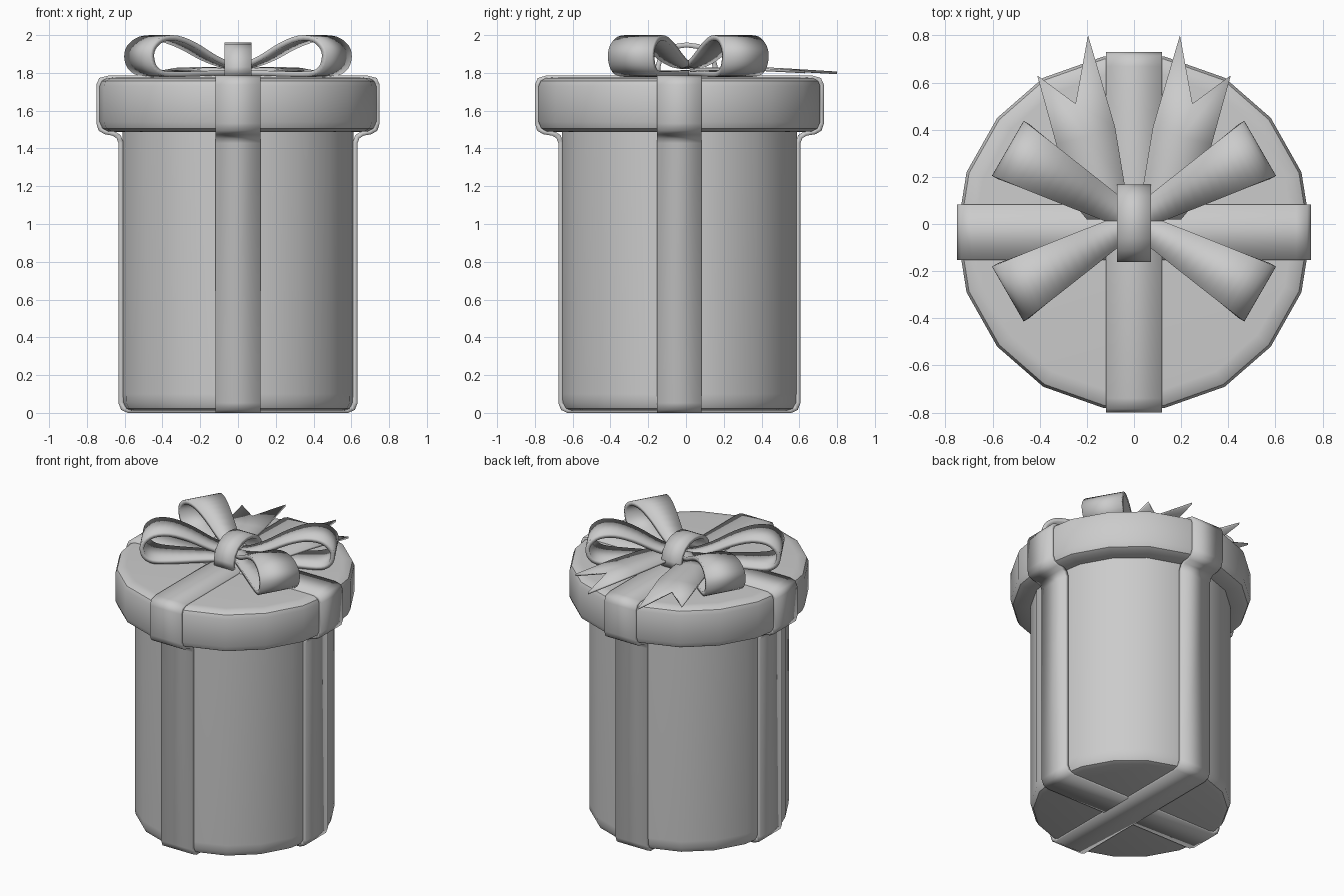
import bpy, bmesh, math
from mathutils import Vector

if "Cube" in bpy.data.objects:
    bpy.data.objects.remove(bpy.data.objects["Cube"])

CY = -0.035          # box axis in y
RIB = 0.118          # half width of wrapping ribbon


def make(name, verts, faces, thick=0, angle=35):
    me = bpy.data.meshes.new(name)
    me.from_pydata(verts, [], faces)
    bm = bmesh.new()
    bm.from_mesh(me)
    bmesh.ops.recalc_face_normals(bm, faces=bm.faces)
    bm.to_mesh(me)
    bm.free()
    ob = bpy.data.objects.new(name, me)
    bpy.context.collection.objects.link(ob)
    if thick:
        m = ob.modifiers.new("thickness", 'SOLIDIFY')
        m.thickness, m.offset, m.use_even_offset = thick, 0, True
    bpy.ops.object.select_all(action='DESELECT')
    bpy.context.view_layer.objects.active = ob
    ob.select_set(True)
    bpy.ops.object.shade_smooth_by_angle(angle=math.radians(angle))
    return ob


def smooth_path(pts, n=3):
    # Catmull-Rom through the points
    p = [Vector(q) for q in pts]
    p = [2 * p[0] - p[1]] + p + [2 * p[-1] - p[-2]]
    out = []
    for i in range(1, len(p) - 2):
        a, b, c, d = p[i - 1:i + 3]
        for k in range(n):
            t = k / n
            out.append(0.5 * (2 * b + (c - a) * t + (2 * a - 5 * b + 4 * c - d) * t * t
                              + (3 * b - a - 3 * c + d) * t ** 3))
    return out + [p[-2]]


def strip(name, path, half, ang, cy, thick, closed=False):
    # sweep a (distance, z) path sideways into a band heading in direction ang
    c, s = math.cos(ang), math.sin(ang)
    verts = []
    for u, z in path:
        for w in (-half(u), half(u)):
            verts.append((u * c - w * s, cy + u * s + w * c, z))
    n = len(path)
    faces = [(2 * i, 2 * i + 1, (2 * i + 3) % (2 * n), (2 * i + 2) % (2 * n))
             for i in range(n if closed else n - 1)]
    return make(name, verts, faces, thick)


# faceted outline with flats under the ribbons
quad = [(.732, .118), (.71, .255), (.58, .485), (.385, .655), (.13, .745)]
outline = (quad + [(-x, y) for x, y in quad[::-1]]
           + [(-x, -y) for x, y in quad] + [(x, -y) for x, y in quad[::-1]])


def drum(name, profile):
    n = len(outline)
    verts = [(x * s, CY + y * s, z) for s, z in profile for x, y in outline]
    faces = [(r * n + i, r * n + (i + 1) % n, (r + 1) * n + (i + 1) % n, (r + 1) * n + i)
             for r in range(len(profile) - 1) for i in range(n)]
    faces += [tuple(range(n))[::-1], tuple(range((len(profile) - 1) * n, len(profile) * n))]
    make(name, verts, faces)


# box and lid
drum("box_body", [(.77, .012), (.81, .022), (.833, .055), (.835, .1), (.835, 1.5)])
drum("box_lid", [(.83, 1.486), (.94, 1.49), (.98, 1.505), (1, 1.54), (1, 1.73),
                 (.985, 1.757), (.95, 1.772), (.9, 1.775)])


# wrapping ribbons
def wrap(name, ang, r_body, r_lid, dz):
    half = [(r_body - .04, .013 - dz), (r_body - .012, .025), (r_body, .055), (r_body, 1.43),
            (r_body + .012, 1.462), (r_body + .04, 1.48), (r_lid - .035, 1.488),
            (r_lid - .01, 1.503), (r_lid, 1.535), (r_lid, 1.735), (r_lid - .012, 1.762),
            (r_lid - .05, 1.772 + dz)]
    path = half + [(-x, z) for x, z in half[::-1]]
    strip(name, path, lambda u: RIB, ang, CY, .026, True)


wrap("side_ribbon", 0, .620, .737, 0)
wrap("front_back_ribbon", math.pi / 2, .628, .752, .001)

# four bow loops
loop = smooth_path([(.0, 1.835), (.08, 1.845), (.18, 1.88), (.31, 1.945), (.43, 1.983),
                    (.53, 1.978), (.59, 1.935), (.604, 1.885), (.585, 1.83),
                    (.53, 1.798), (.42, 1.793), (.25, 1.797), (.0, 1.80)])
for i, deg in enumerate((30, 150, 210, 330)):
    strip("bow_loop_%d" % (i + 1), loop, lambda u: .045 + .148 * max(u, 0),
          math.radians(deg), .012, .028)

# knot arching over the middle
arch = [(.152, 1.785), (.152, 1.83), (.14, 1.875), (.108, 1.915), (.06, 1.94), (0, 1.948)]
strip("bow_knot", arch + [(-x, z) for x, z in arch[-2::-1]],
      lambda u: .072, math.pi / 2, .003, .026)

# fishtail ribbon ends, left and right
for side, name in ((1, "right_tail"), (-1, "left_tail")):
    inner = [(.02, .02, 1.812), (.04, .17, 1.82), (.08, .41, 1.822), (.195, .80, 1.80)]
    mid = [(.10, .02, 1.812), (.14, .12, 1.822), (.20, .37, 1.825), (.248, .51, 1.818)]
    outer = [(.20, .02, 1.812), (.25, .08, 1.818), (.33, .34, 1.82), (.41, .63, 1.805)]
    verts = [(x * side, y, z) for row in (inner, mid, outer) for x, y, z in row]
    faces = [(r * 4 + i, r * 4 + i + 1, r * 4 + i + 5, r * 4 + i + 4)
             for r in range(2) for i in range(3)]
    make(name, verts, faces, .014)
